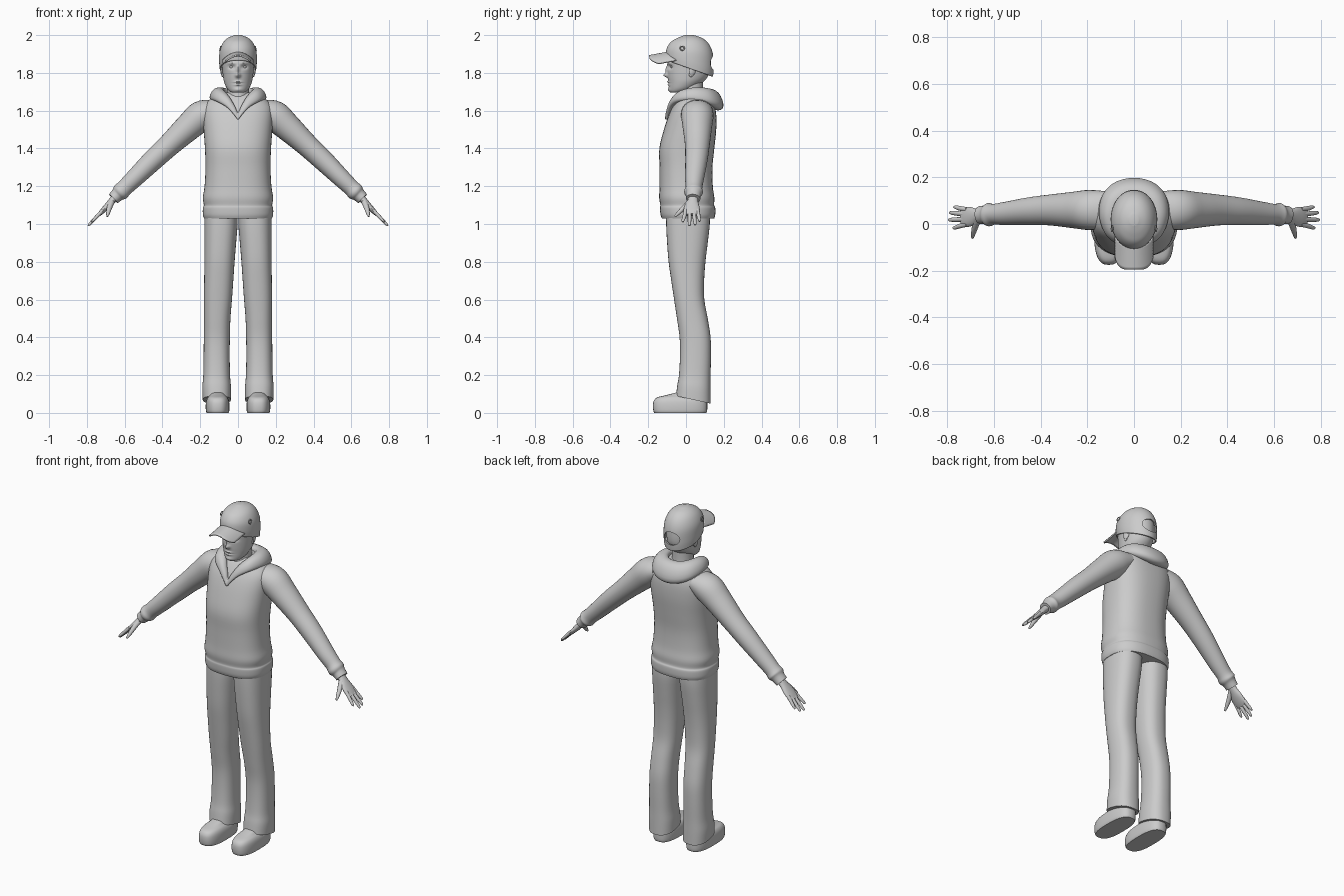
import bpy, bmesh, math
from mathutils import Vector

if "Cube" in bpy.data.objects:
    bpy.data.objects.remove(bpy.data.objects["Cube"])

grey = bpy.data.materials.new("plain grey")
grey.diffuse_color = (0.6, 0.6, 0.6, 1)
grey.use_nodes = True
grey.node_tree.nodes["Principled BSDF"].inputs["Base Color"].default_value = grey.diffuse_color


def spline(keys, n, closed=False):
    """Catmull-Rom resampling of equal-length number tuples."""
    m, out = len(keys), []
    pick = (lambda i: keys[i % m]) if closed else (lambda i: keys[max(0, min(m - 1, i))])
    for i in range(m if closed else m - 1):
        for s in range(n):
            t = s / n
            out.append([0.5 * (2 * b + (c - a) * t + (2 * a - 5 * b + 4 * c - d) * t * t
                               + (3 * b - a - 3 * c + d) * t ** 3)
                        for a, b, c, d in zip(pick(i - 1), pick(i), pick(i + 1), pick(i + 2))])
    if not closed:
        out.append(list(keys[-1]))
    return out


def loop(seg, p=2.0):
    """Unit superellipse outline."""
    f = lambda v: math.copysign(abs(v) ** (2 / p), v)
    return [(f(math.cos(2 * math.pi * i / seg)), f(math.sin(2 * math.pi * i / seg)))
            for i in range(seg)]


def finish(ob, mirror=False, angle=45):
    ob.data.materials.append(grey)
    bpy.ops.object.select_all(action='DESELECT')
    ob.select_set(True)
    bpy.context.view_layer.objects.active = ob
    bpy.ops.object.shade_smooth_by_angle(angle=math.radians(angle))
    if mirror:
        ob.modifiers.new("mirror", 'MIRROR').use_mirror_merge = False
    return ob


def skin(name, rings, mirror=False, closed=False, caps=(True, True), wrap=True):
    """Join successive rings of points with quads."""
    bm = bmesh.new()
    vs = [[bm.verts.new(p) for p in r] for r in rings]
    n, k = len(rings), len(rings[0])
    for i in range(n if closed else n - 1):
        a, b = vs[i], vs[(i + 1) % n]
        for j in range(k if wrap else k - 1):
            bm.faces.new((a[j], a[(j + 1) % k], b[(j + 1) % k], b[j]))
    if not closed and wrap:
        for ring, on in zip((vs[0], vs[-1]), caps):
            if on:
                bm.faces.new(ring)
    bmesh.ops.recalc_face_normals(bm, faces=bm.faces[:])
    me = bpy.data.meshes.new(name)
    bm.to_mesh(me)
    bm.free()
    ob = bpy.data.objects.new(name, me)
    bpy.context.collection.objects.link(ob)
    return finish(ob, mirror)


def stack(name, keys, n=4, seg=32, p=2.0, warp=None, **kw):
    """Horizontal sections: z, x centre, half width, front y, back y, slope along y."""
    rings = []
    for z, xc, hx, yf, yb, sl in spline(keys, n):
        ring = []
        for c, s in loop(seg, p):
            y = (yf + yb) / 2 + s * (yb - yf) / 2
            v = Vector((xc + c * hx, y, z + sl * y))
            ring.append(warp(v) if warp else v)
        rings.append(ring)
    return skin(name, rings, **kw)


def limb(name, keys, n=4, seg=20, **kw):
    """Sections square to a path: x, y, z, half depth, half thickness."""
    pts = spline(keys, n)
    rings = []
    for i, (x, y, z, a, b) in enumerate(pts):
        t = (Vector(pts[min(i + 1, len(pts) - 1)][:3]) - Vector(pts[max(i - 1, 0)][:3])).normalized()
        u = Vector((0, 1, 0))
        u = (u - t * u.dot(t)).normalized()
        w = t.cross(u)
        rings.append([Vector((x, y, z)) + u * a * c + w * b * s for c, s in loop(seg)])
    return skin(name, rings, mirror=True, **kw)


def ball(name, loc, size, rot=(0, 0, 0)):
    bpy.ops.mesh.primitive_uv_sphere_add(segments=20, ring_count=12, location=loc, rotation=rot)
    ob = bpy.context.object
    ob.name, ob.scale = name, size
    bpy.ops.object.transform_apply(location=True, rotation=True, scale=True)
    return finish(ob, True)


# Hooded sweatshirt body with ribbed hem
stack("sweatshirt_body", [
    (1.03, 0, .180, -.128, .150, 0), (1.05, 0, .186, -.135, .155, 0),
    (1.085, 0, .186, -.138, .155, 0), (1.10, 0, .181, -.136, .149, 0),
    (1.14, 0, .186, -.142, .150, 0), (1.20, 0, .177, -.140, .142, 0),
    (1.30, 0, .172, -.140, .140, 0), (1.40, 0, .175, -.141, .150, 0),
    (1.50, 0, .182, -.117, .160, 0), (1.58, 0, .186, -.090, .160, 0),
    (1.63, 0, .176, -.065, .150, 0), (1.67, 0, .135, -.038, .135, 0),
    (1.695, 0, .080, -.010, .110, 0)], seg=48, p=2.5)

# Sleeves with gathered cuffs
limb("sleeve", [
    (.12, .06, 1.605, .080, .055), (.19, .06, 1.575, .086, .080), (.26, .06, 1.515, .078, .073),
    (.36, .06, 1.422, .066, .061), (.45, .055, 1.338, .059, .056), (.55, .045, 1.24, .050, .048),
    (.60, .042, 1.192, .044, .044), (.622, .04, 1.170, .050, .046),
    (.638, .04, 1.155, .040, .037), (.660, .038, 1.134, .038, .033)], seg=28)

# Folded hood around the neck
half = [(0, -.098, 1.572, .010, .020), (.018, -.090, 1.600, .014, .026),
        (.052, -.068, 1.645, .022, .030), (.092, -.030, 1.676, .030, .033),
        (.112, .035, 1.686, .034, .038), (.098, .100, 1.677, .040, .048),
        (.058, .138, 1.664, .042, .056), (0, .150, 1.658, .042, .060)]
path = half + [(-k[0],) + k[1:] for k in reversed(half[1:-1])]
rings = []
for x, y, z, a, b in spline(path, 5, True):
    out = Vector((x, y - .04, 0)).normalized()
    up = (Vector((0, 0, 1)) - out * .35).normalized()
    rings.append([Vector((x, y, z)) + out * a * c + up * b * s for c, s in loop(20, 2.3)])
skin("hood", rings, closed=True)

# Neck
stack("neck", [(1.62, 0, .068, -.045, .10, 0), (1.69, 0, .058, -.032, .09, 0),
               (1.77, 0, .058, -.035, .09, 0)], seg=28)

# Head: features pushed along y as soft bumps (|x|, z, width, height, amount)
bumps = [(0, 1.787, .012, .011, -.021), (0, 1.815, .008, .022, -.011),
         (.033, 1.831, .016, .010, .013), (.032, 1.851, .024, .006, -.006),
         (0, 1.752, .020, .005, -.008), (0, 1.737, .018, .005, -.007),
         (0, 1.745, .024, .002, .004), (0, 1.711, .022, .010, -.006)]


def face(v):
    if v.y < -.02:
        v.y += sum(d * math.exp(-((abs(v.x) - x) / w) ** 2 - ((v.z - z) / h) ** 2)
                   for x, z, w, h, d in bumps)
    return v


stack("head", [
    (1.695, 0, .028, -.078, -.02, 0), (1.702, 0, .044, -.087, .01, 0),
    (1.72, 0, .060, -.090, .05, 0), (1.75, 0, .073, -.092, .09, 0),
    (1.78, 0, .079, -.096, .115, 0), (1.82, 0, .083, -.098, .130, 0),
    (1.87, 0, .086, -.095, .132, 0), (1.92, 0, .082, -.080, .125, 0),
    (1.96, 0, .062, -.050, .095, 0), (1.98, 0, .030, 0, .05, 0)],
    n=9, seg=96, warp=face)
ball("eye", (.033, -.069, 1.831), (.012, .012, .009))
ball("ear", (.083, .035, 1.815), (.008, .018, .031), (math.radians(-12), 0, math.radians(18)))
ball("earlobe", (.081, .026, 1.790), (.007, .010, .012))

# Cap crown, open at the back above the strap
cap = stack("cap_crown", [
    (1.83, 0, .097, -.104, .143, -.35), (1.87, 0, .100, -.107, .147, -.30),
    (1.92, 0, .097, -.100, .143, -.15), (1.96, 0, .080, -.078, .122, -.07),
    (1.985, 0, .054, -.045, .085, 0), (2.0, 0, .018, -.005, .04, 0)],
    n=5, seg=48, caps=(False, True))
thick = cap.modifiers.new("thickness", 'SOLIDIFY')
thick.thickness, thick.offset = .008, -1
bpy.ops.mesh.primitive_cylinder_add(vertices=32, radius=1, depth=.14,
                                    location=(0, .15, 1.852), rotation=(math.pi / 2, 0, 0))
cutter = bpy.context.object
cutter.name = "cap_opening_cutter"
cutter.scale = (.05, .038, 1)
cutter.hide_render = True
cutter.hide_set(True)
cut = cap.modifiers.new("opening", 'BOOLEAN')
cut.operation, cut.object = 'DIFFERENCE', cutter

# Curved cap brim
rows = []
for j in range(9):
    v, row = j / 8, []
    for i in range(25):
        u = i / 12 - 1
        root = .02 - .118 * math.sqrt(1 - (.8 * u) ** 2)
        tip = -.195 + .05 * abs(u) ** 5
        row.append(Vector((.08 * u, root + v * (tip - root), 1.908 - .018 * v - .042 * u * u)))
    rows.append(row)
brim = skin("cap_brim", rows, wrap=False)
thick = brim.modifiers.new("thickness", 'SOLIDIFY')
thick.thickness, thick.offset = .008, 0

# Cap eyelets
bpy.ops.mesh.primitive_torus_add(major_radius=.011, minor_radius=.003, major_segments=20,
                                 minor_segments=8, location=(.094, -.02, 1.93),
                                 rotation=(0, math.radians(75), 0))
eyelet = bpy.context.object
eyelet.name = "cap_eyelet"
bpy.ops.object.transform_apply(location=True, rotation=True, scale=True)
finish(eyelet, True)

# Hands: palm, four fingers and thumb
limb("palm", [(.640, .038, 1.152, .026, .022), (.668, .036, 1.122, .028, .018),
              (.695, .032, 1.092, .040, .016), (.720, .030, 1.066, .043, .013),
              (.738, .030, 1.048, .038, .009)])
for name, y0, y1, x1 in (("index", -.002, -.016, .775), ("middle", .020, .018, .794),
                         ("ring", .042, .048, .790), ("little", .062, .072, .772)):
    z = lambda x: 1.058 - (x - .73) * 1.06
    xm = (.72 + x1) / 2
    limb(name + "_finger", [(.715, y0, z(.715), .010, .010), (xm, (y0 + y1) / 2, z(xm), .010, .009),
                            (x1 - .008, y1, z(x1 - .008), .008, .007), (x1, y1, z(x1), .004, .003)],
         n=3, seg=12)
limb("thumb", [(.668, .022, 1.120, .014, .016), (.680, -.010, 1.088, .013, .014),
               (.688, -.040, 1.058, .010, .010), (.692, -.060, 1.040, .005, .005)], n=3, seg=12)

# Trouser legs with flared, slanted hems
stack("trouser_leg", [
    (1.08, .090, .086, -.105, .125, 0), (1.00, .090, .088, -.105, .126, 0),
    (.90, .094, .084, -.100, .115, 0), (.80, .098, .080, -.092, .103, 0),
    (.70, .102, .077, -.078, .096, 0), (.60, .106, .074, -.063, .097, 0),
    (.50, .110, .070, -.048, .115, 0), (.40, .112, .069, -.034, .130, 0),
    (.30, .113, .069, -.032, .132, 0), (.20, .113, .071, -.037, .130, -.05),
    (.14, .113, .076, -.046, .130, -.14), (.078, .112, .075, -.053, .130, -.22)],
    p=2.4, seg=36, mirror=True)

# Shoes
stack("shoe", [
    (0, .108, .058, -.168, .108, 0), (.012, .108, .062, -.173, .112, 0),
    (.04, .108, .063, -.175, .113, 0), (.065, .108, .060, -.170, .112, 0),
    (.082, .108, .052, -.152, .108, 0), (.094, .108, .040, -.105, .10, 0),
    (.108, .108, .034, -.050, .09, 0)], p=2.7, seg=36, mirror=True)
